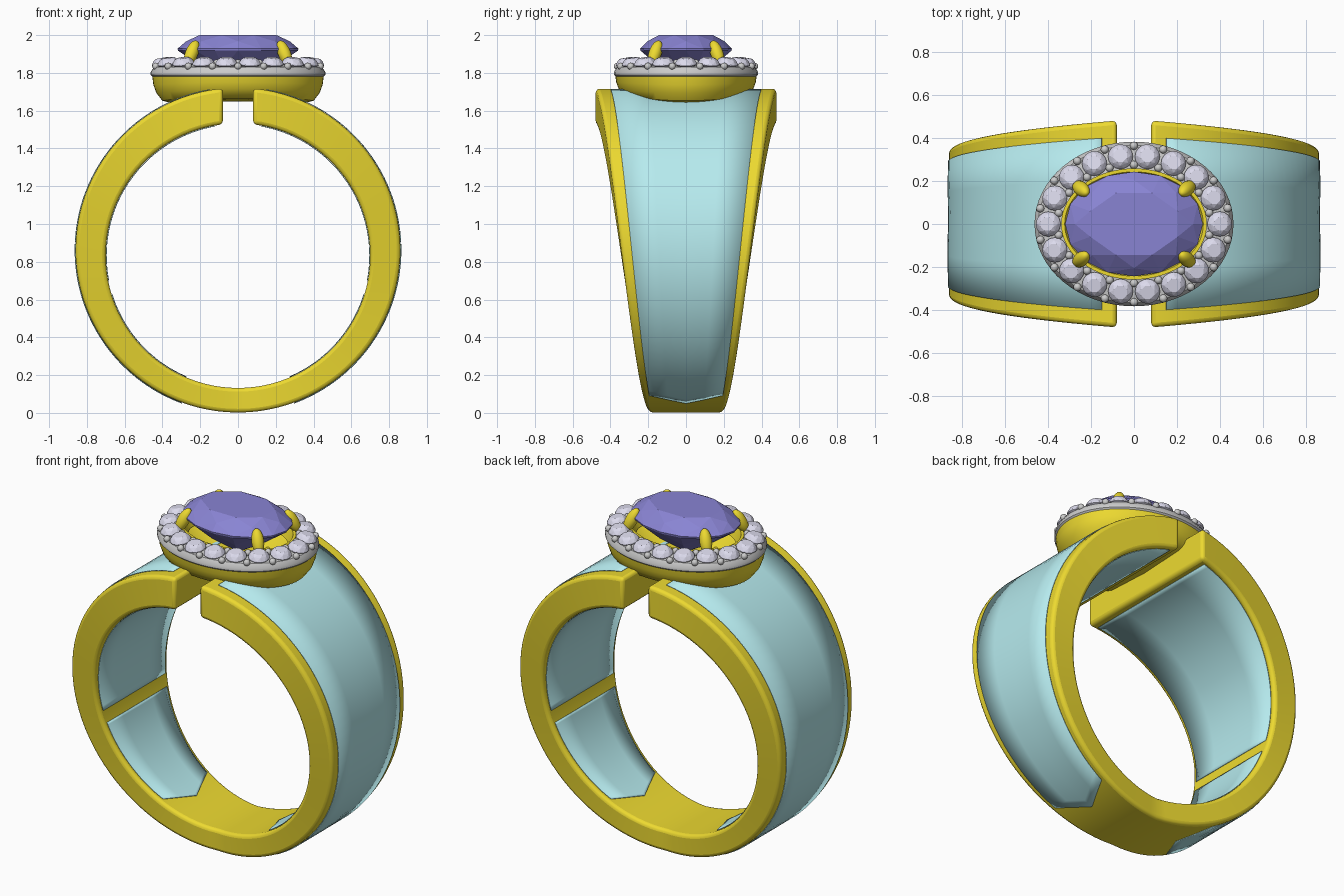
import bpy, bmesh, math
from math import sin, cos, pi, asin, radians
from mathutils import Vector, Matrix

if "Cube" in bpy.data.objects:
    bpy.data.objects.remove(bpy.data.objects["Cube"])


def material(name, rgb):
    m = bpy.data.materials.new(name)
    m.diffuse_color = (*rgb, 1)
    m.use_nodes = True
    m.node_tree.nodes["Principled BSDF"].inputs["Base Color"].default_value = m.diffuse_color
    return m


GOLD = material("gold", (0.85, 0.70, 0.03))
ENAMEL = material("pale_blue_enamel", (0.47, 0.83, 0.86))
BLUE = material("violet_blue_gem", (0.25, 0.23, 0.65))
CLEAR = material("clear_gem", (0.72, 0.71, 0.85))
SILVER = material("silver", (0.60, 0.60, 0.62))


def add_object(name, mesh, matrix=None):
    ob = bpy.data.objects.new(name, mesh)
    bpy.context.collection.objects.link(ob)
    if matrix:
        ob.matrix_world = matrix
    return ob


def to_mesh(name, bm, mat, smooth=True):
    bmesh.ops.recalc_face_normals(bm, faces=bm.faces)
    mesh = bpy.data.meshes.new(name)
    bm.to_mesh(mesh)
    bm.free()
    mesh.materials.append(mat)
    if smooth:
        ob = add_object("temp", mesh)
        bpy.ops.object.select_all(action='DESELECT')
        ob.select_set(True)
        bpy.context.view_layer.objects.active = ob
        bpy.ops.object.shade_smooth_by_angle(angle=radians(35))
        bpy.data.objects.remove(ob)
    return mesh


def loft(name, rows, mat, closed=True, caps=False, loop=False):
    """Skin a list of point rows; loop also joins last row to first."""
    bm = bmesh.new()
    vs = [[bm.verts.new(p) for p in row] for row in rows]
    n = len(rows[0])
    for i in range(len(vs) if loop else len(vs) - 1):
        a, b = vs[i], vs[(i + 1) % len(vs)]
        for j in range(n if closed else n - 1):
            k = (j + 1) % n
            bm.faces.new((a[j], a[k], b[k], b[j]))
    if caps:
        bm.faces.new(vs[0])
        bm.faces.new(vs[-1])
    return add_object(name, to_mesh(name, bm, mat))


def oval(a, b, z, n=64, turn=0.0):
    return [(a * cos(2 * pi * (i + turn) / n), b * sin(2 * pi * (i + turn) / n), z)
            for i in range(n)]


# Band: two slightly offset circles, widening from the bottom to the gap
R_OUT, Z_OUT, R_IN, Z_IN, GAP = 0.86, 0.862, 0.70, 0.832, 0.08
END_OUT, END_IN = pi - asin(GAP / R_OUT), pi - asin(GAP / R_IN)


def half_width(t):
    t = abs(t)
    return 0.195 + 0.285 * (0.75 * t + 0.125 * (1 - cos(pi * t)))


def on_band(t, v, outer=True, lift=0.0):
    """Point on the band: t = -1..1 around, v = y position."""
    r, zc, end = (R_OUT + lift, Z_OUT, END_OUT) if outer else (R_IN - lift, Z_IN, END_IN)
    return (r * sin(t * end), v, zc - r * cos(t * end))


rows = []
for i in range(97):
    t = -1 + 2 * i / 96
    w = half_width(t)
    rows.append([on_band(t, -w), on_band(t, w), on_band(t, w, False), on_band(t, -w, False)])
band = loft("band", rows, GOLD, caps=True)
bev = band.modifiers.new("bevel", 'BEVEL')
bev.width, bev.segments, bev.limit_method, bev.angle_limit = 0.02, 3, 'ANGLE', radians(40)


# Enamel panels: outer, and two inner ones separated by a gold crossbar
def panel(name, side, start, stop, outer, point=0.0):
    end = END_OUT if outer else END_IN
    rows = []
    for i in range(41):
        row = []
        for u in (-1, -0.5, 0, 0.5, 1):
            a = radians(start + point * abs(u))
            t = (a + (radians(stop) - a) * i / 40) / end
            w = half_width(t)
            v = u * (w * 0.84 if outer else w - 0.03)
            row.append(on_band(side * t, v, outer, 0.003))
        rows.append(row)
    ob = loft(name, rows, ENAMEL, closed=False)
    sol = ob.modifiers.new("thickness", 'SOLIDIFY')
    sol.thickness, sol.offset = 0.004, 0


for side, tag in ((1, "right"), (-1, "left")):
    panel(f"outer_panel_{tag}", side, 20, 170, True, 7)
    panel(f"inner_lower_panel_{tag}", side, 23, 73, False, 7)
    panel(f"inner_upper_panel_{tag}", side, 79, 170, False)

# Oval gold bowl under the stones, its base dipping over the band
rows = []
for f, z in ((0.5, 1.66), (0.78, 1.665), (0.88, 1.68), (0.95, 1.715), (0.985, 1.75),
             (1, 1.79), (0.72, 1.80), (0.4, 1.70)):
    dip = 0.2 * (1.79 - z) / 0.13 if z < 1.79 and f > 0.45 else 0
    rows.append([(x, y, z - dip * x * x) for x, y, z in oval(0.455 * f, 0.375 * f, z)])
loft("bowl", rows, GOLD, caps=True)

# Silver halo plate and gold gallery wall
loft("halo_plate", [oval(*p) for p in (
    (0.452, 0.372, 1.78), (0.462, 0.382, 1.79), (0.462, 0.382, 1.805), (0.445, 0.365, 1.83),
    (0.335, 0.255, 1.845), (0.335, 0.255, 1.78))], SILVER, loop=True)
loft("gallery_wall", [oval(*p) for p in (
    (0.338, 0.258, 1.79), (0.338, 0.258, 1.855), (0.322, 0.242, 1.855),
    (0.295, 0.215, 1.79))], GOLD, loop=True)


# Faceted stones as convex hulls of oval rings
def gem_mesh(name, rings, mat):
    bm = bmesh.new()
    for ring in rings:
        for p in oval(*ring):
            bm.verts.new(p)
    res = bmesh.ops.convex_hull(bm, input=bm.verts)
    bmesh.ops.dissolve_limit(bm, angle_limit=radians(1), verts=bm.verts, edges=bm.edges)
    return to_mesh(name, bm, mat, smooth=False)


add_object("centre_stone", gem_mesh("centre_stone", (
    (0.22, 0.155, 2.0, 8, 0.5), (0.275, 0.205, 1.967, 8, 0), (0.32, 0.243, 1.928, 16, 0),
    (0.318, 0.241, 1.918, 16, 0), (0.2, 0.15, 1.83, 8, 0.5), (0.02, 0.015, 1.73, 8, 0)), BLUE))

# Halo: equally spaced small stones with silver beads between them
small = gem_mesh("halo_stone", (
    (0.033, 0.033, 0.03, 8, 0.5), (0.047, 0.047, 0.02, 8, 0), (0.058, 0.058, 0.002, 16, 0),
    (0.058, 0.058, -0.004, 16, 0), (0.006, 0.006, -0.04, 8, 0)), CLEAR)
bm = bmesh.new()
bmesh.ops.create_uvsphere(bm, u_segments=12, v_segments=8, radius=0.019)
bead = to_mesh("bead", bm, SILVER)

A, B, COUNT = 0.398, 0.317, 18
path = [Vector((A * cos(k * pi / 1800), B * sin(k * pi / 1800), 0)) for k in range(3601)]
length = [0.0]
for p, q in zip(path, path[1:]):
    length.append(length[-1] + (q - p).length)
k = 0
for i in range(2 * COUNT):
    while length[k] < length[-1] * i / (2 * COUNT):
        k += 1
    p = path[k]
    out = Vector((p.x / A**2, p.y / B**2, 0)).normalized()
    tangent = Vector((-out.y, out.x, 0))
    if i % 2 == 0:
        m = Matrix.Translation(p + Vector((0, 0, 1.85))) @ Matrix.Rotation(radians(10), 4, tangent)
        add_object(f"halo_stone_{i // 2}", small, m)
    else:
        for tag, d, z in (("outer", 0.046, 1.835), ("inner", -0.042, 1.852)):
            add_object(f"{tag}_bead_{i // 2}", bead,
                       Matrix.Translation(p + out * d + Vector((0, 0, z))))

# Four prongs leaning in over the centre stone
bm = bmesh.new()
bmesh.ops.create_uvsphere(bm, u_segments=20, v_segments=14, radius=1)
prong = to_mesh("prong", bm, GOLD)
for sx in (1, -1):
    for sy in (1, -1):
        axis = Vector((sy * 0.65, -sx * 0.76, 0))
        m = (Matrix.Translation((sx * 0.245, sy * 0.163, 1.905))
             @ Matrix.Rotation(radians(28), 4, axis)
             @ Matrix.Diagonal((0.034, 0.034, 0.073, 1)))
        add_object(f"prong_{'right' if sx > 0 else 'left'}_{'back' if sy > 0 else 'front'}", prong, m)
